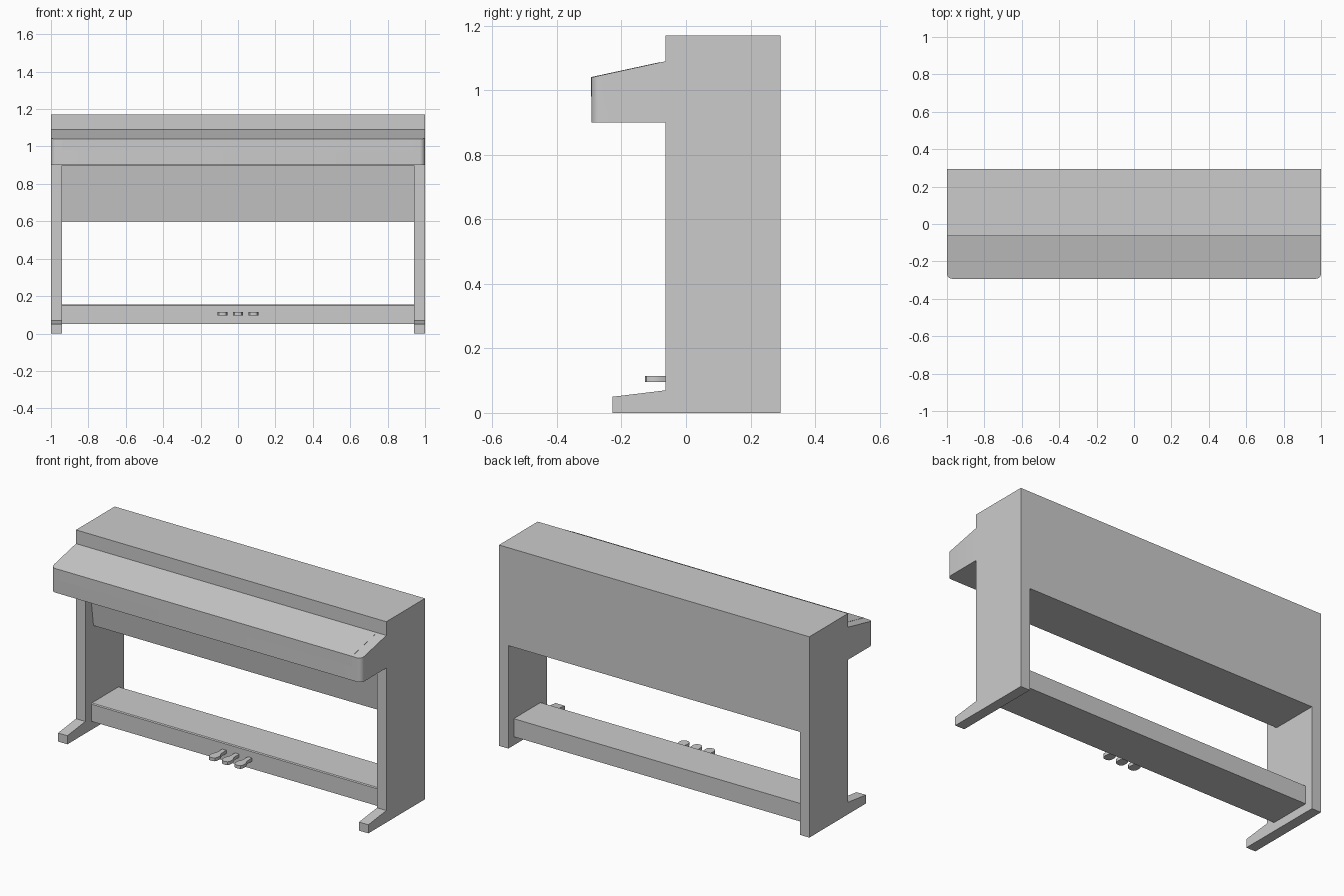
import bpy, bmesh, math
from mathutils import Vector

if "Cube" in bpy.data.objects:
    bpy.data.objects.remove(bpy.data.objects["Cube"])


def prism(name, pts, lo, hi, axis='X', round_edges=None, radius=0.0, segs=5):
    """Extrude a profile: (y, z) points along X, or (x, y) points along Z."""
    bm = bmesh.new()
    place = (lambda p, h: (h, p[0], p[1])) if axis == 'X' else (lambda p, h: (p[0], p[1], h))
    face = bm.faces.new([bm.verts.new(place(p, lo)) for p in pts])
    ext = bmesh.ops.extrude_face_region(bm, geom=[face])
    shift = Vector((hi - lo, 0, 0) if axis == 'X' else (0, 0, hi - lo))
    bmesh.ops.translate(bm, verts=[g for g in ext['geom'] if isinstance(g, bmesh.types.BMVert)], vec=shift)
    bmesh.ops.recalc_face_normals(bm, faces=bm.faces)
    if round_edges:
        edges = [e for e in bm.edges if round_edges(e)]
        bmesh.ops.bevel(bm, geom=edges, offset=radius, segments=segs, profile=0.5, affect='EDGES')
    me = bpy.data.meshes.new(name)
    bm.to_mesh(me)
    bm.free()
    ob = bpy.data.objects.new(name, me)
    bpy.context.collection.objects.link(ob)
    return ob


def smooth(ob):
    bpy.ops.object.select_all(action='DESELECT')
    ob.select_set(True)
    bpy.context.view_layer.objects.active = ob
    bpy.ops.object.shade_smooth_by_angle(angle=math.radians(30))


FRONT, BODY, BACK, TOP = -0.293, -0.063, 0.293, 1.17


def front_corner(e):
    a, b = (v.co for v in e.verts)
    return all(abs(v.y - FRONT) < 1e-4 for v in (a, b)) and abs(a.x - b.x) < 1e-4


# case: one side silhouette with rounded keyboard corners
case = prism("piano_case", [(BODY, 0), (BACK, 0), (BACK, TOP), (BODY, TOP), (BODY, 1.09),
                            (FRONT, 1.04), (FRONT, 0.9), (BODY, 0.9)], -1, 1,
             round_edges=front_corner, radius=0.028, segs=6)

# knee opening, leaving two side panels and a sloped lower panel
cutter = prism("knee_opening_cutter", [(-0.4, -0.1), (0.5, -0.1), (0.5, 0.6), (0.012, 0.6),
                                       (-0.028, 0.8995), (BODY, 0.8995), (-0.4, 0.8)], -0.94, 0.94)
cutter.hide_render = True
cutter.hide_set(True)
cut = case.modifiers.new("knee_opening", 'BOOLEAN')
cut.operation = 'DIFFERENCE'
cut.solver = 'EXACT'
cut.object = cutter
bpy.context.view_layer.objects.active = case
case.select_set(True)
bpy.ops.object.modifier_apply(modifier=cut.name)
smooth(case)

# key lid, nearly flush with the case
e = 0.001
prism("key_lid", [(FRONT - e, 0.98), (FRONT - e, 1.04 + e), (-0.08, 1.0863 + e), (-0.08, 0.98)], -0.94, 0.94)

# pedal board with softened front top edge
prism("pedal_board", [(-0.008, 0.05), (0.243, 0.05), (0.243, 0.155), (-0.003, 0.155), (-0.008, 0.15)], -0.94, 0.94)

# feet
for side, x in (("left", -1), ("right", 0.94)):
    prism(f"{side}_foot", [(BODY, 0), (BODY, 0.07), (-0.228, 0.05), (-0.228, 0)], x, x + 0.06)

# pedals: narrow shank and wider rounded tip
half = [(0.013, 0.0), (0.014, -0.055), (0.019, -0.068), (0.025, -0.08), (0.0265, -0.095),
        (0.025, -0.112), (0.019, -0.122), (0.008, -0.127)]
for i, name in enumerate(("left", "middle", "right")):
    cx = (i - 1) * 0.083
    outline = [(cx + x, y) for x, y in half] + [(cx - x, y) for x, y in reversed(half)]
    smooth(prism(f"{name}_pedal", outline, 0.095, 0.114, axis='Z'))
